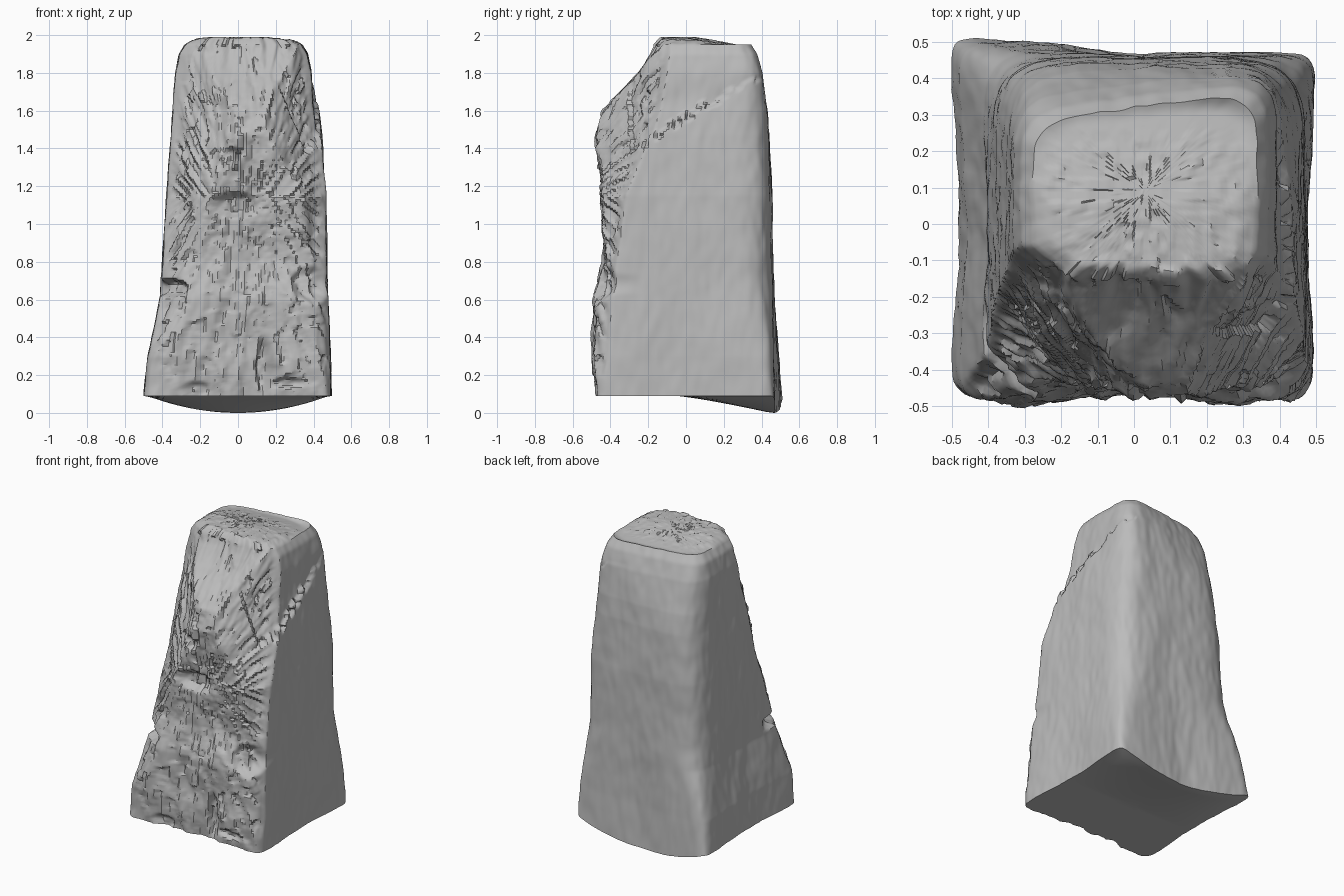
import bpy, bmesh, math
from mathutils import Vector, noise

cube = bpy.data.objects.get("Cube")
if cube:
    bpy.data.objects.remove(cube, do_unlink=True)

COLUMNS, ROWS = 240, 170
FLOOR, RIM = 0.09, 1.95

# Section profile: height, left x, right x, front y, back y,
# then the limits of the two front corner cuts (x + y and x - y)
LEVELS = [
    (0.09, -0.49, 0.485, -0.46, 0.48, -0.95, 0.92),
    (0.30, -0.47, 0.485, -0.48, 0.47, -0.90, 0.89),
    (0.60, -0.41, 0.475, -0.47, 0.465, -0.77, 0.86),
    (0.80, -0.40, 0.47, -0.43, 0.46, -0.71, 0.83),
    (1.15, -0.38, 0.465, -0.44, 0.455, -0.58, 0.78),
    (1.47, -0.35, 0.44, -0.47, 0.44, -0.49, 0.63),
    (1.60, -0.345, 0.425, -0.43, 0.425, -0.45, 0.57),
    (1.80, -0.33, 0.39, -0.25, 0.385, -0.40, 0.49),
    (1.90, -0.31, 0.365, -0.18, 0.35, -0.37, 0.45),
    (1.95, -0.28, 0.335, -0.155, 0.32, -0.34, 0.42),
]

# Hollows on the broken face: x, z, half width, half height, depth
HOLLOWS = [
    (-0.36, 0.66, 0.10, 0.05, 0.06),
    (0.38, 0.68, 0.10, 0.10, 0.05),
    (-0.02, 1.10, 0.14, 0.07, 0.05),
    (-0.03, 1.36, 0.05, 0.05, 0.04),
    (0.14, 0.25, 0.04, 0.16, 0.05),
    (0.27, 0.16, 0.09, 0.03, 0.04),
    (-0.22, 0.12, 0.08, 0.05, 0.03),
]


def smooth(low, high, value):
    t = min(max((value - low) / (high - low), 0), 1)
    return t * t * (3 - 2 * t)


def section(z):
    for low, high in zip(LEVELS, LEVELS[1:]):
        if z <= high[0]:
            t = (z - low[0]) / (high[0] - low[0])
            return [a + (b - a) * t for a, b in zip(low, high)][1:]
    return LEVELS[-1][1:]


def sag(x, y):
    """How far the underside hangs down towards the back."""
    across = max(0, 1 - (x / 0.48) ** 2)
    return FLOOR * across * min(1, max(0, (y + 0.05) / 0.5)) ** 1.2


def shards(x, z):
    """Splinters fanning out from the middle of the broken face."""
    dx, dz = x, z - 1.15
    fan, reach = math.atan2(dx, abs(dz) + 0.25), math.hypot(dx, dz)
    warp = noise.noise(Vector((x * 9, z * 5, 3)))
    chip = noise.cell(Vector((fan * 26 + warp, reach * 11 + warp * 2, dz > 0)))
    lump = noise.noise(Vector((x * 6, z * 4, 7)))
    fine = noise.noise(Vector((fan * 30, reach * 9, 1)))
    return 0.009 * chip + 0.025 * lump + 0.012 * fine


def wall_point(angle, z):
    left, right, front, back, cut_left, cut_right = section(z)
    cx, cy = (left + right) / 2, (front + back) / 2
    c, s = math.cos(angle), math.sin(angle)
    # Rounded box section, softer at the back corners, with cut front corners
    if s > 0:
        power = 24 - 18.5 * smooth(-0.1, 0.75, z)
    else:
        power = 14 - 5 * smooth(0.2, 1.8, z)
    half_x, half_y = (right - left) / 2, (back - front) / 2
    r = (abs(c / half_x) ** power + abs(s / half_y) ** power) ** (-1 / power)
    if c + s < 0:
        r = min(r, (cut_left - cx - cy) / (c + s))
    if c - s > 0:
        r = min(r, (cut_right - cx + cy) / (c - s))
    x, y = cx + r * c, cy + r * s
    # The broken face ends where the flat flanks begin
    facing = smooth(0.1, 0.5, -s)
    rough = facing * smooth(0.05, 0.17, -y) * smooth(0, 0.05, half_x - abs(r * c))
    # Spread of the base corners
    foot = 1 - smooth(0.1, 1.1, z)
    r *= 1 + 0.045 * foot * (math.sin(2 * angle) ** 2 - 0.5)
    # Stepped flake scar on the right flank
    if c > 0.4 and y > -0.3:
        edge = 1.56 + 0.6 * y + 0.03 * noise.cell(Vector((y * 30, 0, 5)))
        r -= 0.025 * smooth(edge, edge + 0.02, z) * (1 - smooth(1.6, 1.85, z))
    # Broken front and gently worn sides
    r += rough * shards(x, z)
    r += 0.008 * noise.noise(Vector((x * 7, y * 7, z * 3)))
    r += 0.004 * noise.noise(Vector((x * 25, y * 25, z * 9)))
    for hx, hz, wide, tall, depth in HOLLOWS:
        d = math.hypot((x - hx) / wide, (z - hz) / tall)
        r -= facing * smooth(0.2, 0.35, -y) * depth * (1 - smooth(0.5, 1.1, d))
    x, y = cx + r * c, cy + r * s
    # Back wall slightly askew, one way at the base and the other at the crown
    askew = 0.12 * smooth(1.4, 1.95, z) - 0.05 * foot
    y += askew * x * smooth(0, 0.3, y)
    return Vector((x, y, z - sag(x, y) * (1 - smooth(FLOOR, 0.4, z))))


def top_height(x, y):
    chips = noise.cell(Vector((x * 45, y * 32, 2))) * smooth(-0.2, -0.05, 0.1 - y)
    return 1.987 - 0.17 * max(0, y - 0.05) - 0.1 * max(0, abs(x) - 0.15) + 0.004 * chips


bm = bmesh.new()
angles = []
for i in range(COLUMNS):
    # Even spacing around a square rather than a circle
    side, step = divmod(i * 4 / COLUMNS, 1)
    angles.append(math.atan2(2 * step - 1, 1) + side * math.pi / 2)


def ring(points):
    return [bm.verts.new(p) for p in points]


def bridge(lower, upper):
    for i in range(COLUMNS):
        j = (i + 1) % COLUMNS
        bm.faces.new((lower[i], lower[j], upper[j], upper[i]))


# Walls
rings = [ring(wall_point(a, FLOOR + (RIM - FLOOR) * k / ROWS) for a in angles)
         for k in range(ROWS + 1)]

# Worn crown
rim = [v.co.copy() for v in rings[-1]]
middle = Vector((0.03, 0.09, RIM))
for k in range(1, 25):
    inset = 1 - k / 25
    points = []
    for p in rim:
        q = middle.lerp(p, inset)
        q.z = p.z + (top_height(q.x, q.y) - p.z) * smooth(0, 0.2, 1 - inset + 0.04)
        points.append(q)
    rings.append(ring(points))

# Curved underside
base = [v.co.copy() for v in rings[0]]
for k in range(1, 12):
    points = []
    for p in base:
        x, y = p.x * (1 - k / 12), p.y * (1 - k / 12)
        points.append((x, y, FLOOR - sag(x, y)))
    rings.insert(0, ring(points))

for lower, upper in zip(rings, rings[1:]):
    bridge(lower, upper)
bm.faces.new(rings[-1])
bm.faces.new(list(reversed(rings[0])))
bmesh.ops.recalc_face_normals(bm, faces=bm.faces)

mesh = bpy.data.meshes.new("stone_block")
bm.to_mesh(mesh)
bm.free()
stone = bpy.data.objects.new("stone_block", mesh)
bpy.context.collection.objects.link(stone)

# Plain grey stone
grey = bpy.data.materials.new("stone_grey")
grey.use_nodes = True
colour = (0.5, 0.5, 0.5, 1)
grey.diffuse_color = colour
grey.node_tree.nodes["Principled BSDF"].inputs["Base Color"].default_value = colour
mesh.materials.append(grey)

bpy.ops.object.select_all(action="DESELECT")
stone.select_set(True)
bpy.context.view_layer.objects.active = stone
bpy.ops.object.shade_smooth_by_angle(angle=math.radians(35))
